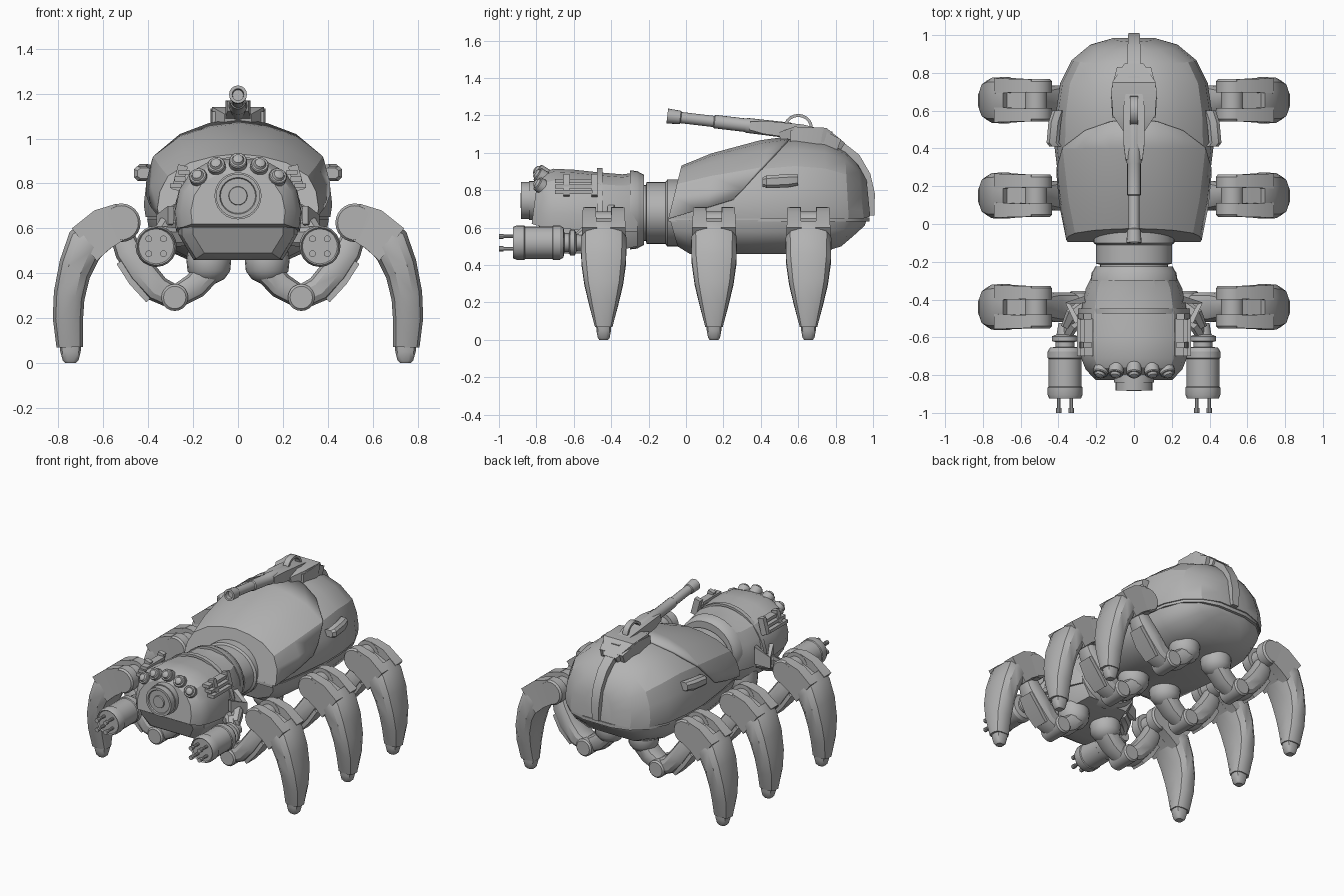
import bpy, bmesh, math
from mathutils import Vector as V

grey = bpy.data.materials.new("armour grey")
grey.diffuse_color = (0.45, 0.45, 0.45, 1)


def finish(name, bm, angle=30):
    bmesh.ops.recalc_face_normals(bm, faces=bm.faces)
    me = bpy.data.meshes.new(name)
    bm.to_mesh(me)
    bm.free()
    me.materials.append(grey)
    ob = bpy.data.objects.new(name, me)
    bpy.context.collection.objects.link(ob)
    bpy.ops.object.select_all(action='DESELECT')
    ob.select_set(True)
    bpy.context.view_layer.objects.active = ob
    bpy.ops.object.shade_smooth_by_angle(angle=math.radians(angle))
    return ob


def loft_mesh(rings):
    bm = bmesh.new()
    vs = [[bm.verts.new(p) for p in r] for r in rings]
    n = len(rings[0])
    for a, b in zip(vs, vs[1:]):
        for i in range(n):
            j = (i + 1) % n
            bm.faces.new((a[i], a[j], b[j], b[i]))
    bm.faces.new(vs[0])
    bm.faces.new(vs[-1])
    return bm


def loft(name, rings, angle=30):
    return finish(name, loft_mesh(rings), angle)


def section(c, u, v, n):
    """Ring around c; four sides give a box, more give a rounded block."""
    if n == 4:
        return [c + u * a + v * b for a, b in ((1, 1), (-1, 1), (-1, -1), (1, -1))]
    out = []
    for i in range(n):
        t = 2 * math.pi * (i + .5) / n
        f = lambda q: math.copysign(abs(q) ** .7, q)
        out.append(c + u * f(math.cos(t)) + v * f(math.sin(t)))
    return out


def tube(name, pts, us, vs, axis, n=4):
    """Sweep along a path lying square to the given axis."""
    pts, axis, rings = [V(p) for p in pts], V(axis), []
    for i, p in enumerate(pts):
        t = (pts[min(i + 1, len(pts) - 1)] - pts[max(i - 1, 0)]).normalized()
        rings.append(section(p, axis.cross(t) * us[i], axis * vs[i], n))
    return loft(name, rings)


def lathe(name, start, d, prof, n=20, sx=1, sz=1):
    """Turned part: prof holds (distance along d, radius)."""
    start, d = V(start), V(d).normalized()
    u = d.cross(V((0, 0, 1)) if abs(d.z) < .9 else V((1, 0, 0))).normalized()
    w = d.cross(u)
    return loft(name, [[start + d * s + u * (r * sx * math.cos(2 * math.pi * i / n))
                        + w * (r * sz * math.sin(2 * math.pi * i / n)) for i in range(n)]
                       for s, r in prof])


def hull(stations, half):
    """Rings across y; station = (y, half width, z base, z crown, lean)."""
    prof = half + [(-x, z) for x, z in reversed(half) if x > 0]
    return [[V((w * x, y + lean * z, zb + (zt - zb) * z)) for x, z in prof]
            for y, w, zb, zt, lean in stations]


# abdomen: upper shell, front armour cover, seam and belly
dome = [(.98, 0), (1, .14), (.97, .4), (.87, .65), (.6, .86), (.3, .96), (0, 1)]
shell = [(-.09, .345, .65, .92, .07), (.12, .385, .65, .985, .02), (.4, .42, .65, 1.055, 0),
         (.58, .415, .65, 1.08, 0), (.75, .39, .65, 1.06, -.01), (.87, .33, .65, 1.01, -.02),
         (.95, .235, .65, .94, -.03), (.985, .11, .66, .86, -.02)]
loft("abdomen_shell", hull(shell, dome), 22)
bm = loft_mesh(hull([(y - .004, w + .014, zb, zt + .012, l) for y, w, zb, zt, l in shell], dome))
for co, no in (((0, .25, .75), (0, .33, -.30)), ((0, .25, .75), (0, .09, -.30))):
    bmesh.ops.bisect_plane(bm, geom=bm.verts[:] + bm.edges[:] + bm.faces[:], plane_co=co,
                           plane_no=no, clear_outer=True)
cover = finish("front_armour_cover", bm, 22)
sol = cover.modifiers.new("thickness", 'SOLIDIFY')
sol.thickness, sol.offset = .018, -1
loft("abdomen_seam", hull([(y - .003, w * .96, .632, .655, 0) for y, w, *_ in shell],
                          [(1, 0), (1, 1), (0, 1)]))
belly = [(-.085, .33, .64, .50, .04), (.02, .36, .64, .46, 0), (.35, .405, .64, .46, 0),
         (.7, .38, .64, .46, 0), (.85, .325, .64, .50, -.02), (.93, .235, .64, .56, -.03),
         (.965, .11, .64, .61, -.01)]
loft("belly", hull(belly, [(1, 0), (.97, .35), (.85, .7), (.55, 1), (0, 1)]))

# waist with end collars
lathe("waist", (0, -.28, .678), (0, 1, 0),
      [(0, .2), (.05, .2), (.055, .18), (.065, .18), (.07, .2), (.17, .2), (.18, .215), (.24, .215)], 32, 1, .83)
lathe("head_collar", (0, -.3, .695), (0, 1, 0), [(0, .23), (.04, .225), (.055, .215), (.075, .205)], 32, 1, .92)

# head: skull, jaw
skull = [(-.26, .215, .58, .895, .0), (-.34, .255, .58, .885, 0), (-.46, .28, .58, .895, 0),
         (-.6, .285, .59, .91, 0), (-.71, .28, .60, .915, 0), (-.775, .255, .605, .895, .015),
         (-.825, .21, .62, .85, .03)]
loft("skull", hull(skull, [(.97, 0), (1, .25), (.93, .55), (.75, .8), (.45, .95), (0, 1)]), 25)
jaw = [(-.26, .2, .62, .5, 0), (-.4, .255, .62, .47, 0), (-.62, .265, .62, .46, 0),
       (-.74, .25, .615, .465, .03), (-.8, .2, .605, .49, .05)]
loft("jaw", hull(jaw, [(1, 0), (1, .3), (.75, 1), (0, 1)]))
tube("brow_band", [(.287 * math.cos(a), -.462, .62 + .292 * math.sin(a)) for a in
                   [math.pi * i / 16 for i in range(17)]], [.008] * 17, [.015] * 17, (0, 1, 0))

# nose sensor and five eyes
lathe("nose_sensor", (0, -.79, .745), (0, -1, 0),
      [(0, .105), (.05, .105), (.05, .098), (.092, .098), (.092, .082), (.084, .078),
       (.084, .042), (.094, .04)], 24)
for x, z in ((-.185, .825), (-.1, .875), (0, .893), (.1, .875), (.185, .825)):
    lathe("eye", (x * .9, -.745, z - .02), (x * 1.2, -.8, .5),
          [(0, .04), (.055, .04), (.06, .036), (.06, .028), (.072, .022), (.078, .008)], 16)

# top cannon: mount, cradle, barrel, hoop and spine
def gun(y, z=0):
    return (0, y, 1.197 - .118 * (y + .1) + z)


tube("cannon_mount", [(0, .5, 1.09), (0, .58, 1.105), (0, .74, 1.095), (0, .84, 1.035)],
     [.02, .035, .04, .02], [.06, .115, .115, .05], (1, 0, 0))
tube("cannon_cradle", [gun(.34), gun(.42), gun(.62), gun(.78)], [.022, .035, .04, .02],
     [.045, .055, .055, .03], (1, 0, 0))
lathe("cannon_barrel", gun(-.1), (0, 1, -.118),
      [(.03, .024), (0, .026), (0, .04), (.07, .036), (.075, .03), (.25, .03), (.255, .036),
       (.42, .036), (.43, .04), (.66, .042), (.7, .03)], 16)
arc = [math.pi * i / 10 for i in range(11)]
tube("cannon_hoop", [(0, .6 + .07 * math.cos(a), 1.135 + .065 * math.sin(a)) for a in arc],
     [.008] * 11, [.02] * 11, (1, 0, 0))
tube("spine_strip", [(0, .7, 1.09), (0, .82, 1.045), (0, .91, .975), (0, .965, .88), (0, .988, .78),
                     (0, .985, .665)], [.022] * 6, [.032, .036, .034, .032, .03, .024], (1, 0, 0))

KNEE = (.52, .625)
for s in (1, -1):
    # cannon mount cheeks
    tube("mount_cheek", [(s * .095, .56, 1.09), (s * .1, .7, 1.09), (s * .07, .82, 1.045)],
         [.03, .045, .03], [.02, .022, .02], (1, 0, 0))
    # abdomen side pods
    loft("side_pod", [section(V((s * x, y, z)), V((.035, 0, 0)), V((0, 0, h)), 8)
                      for x, y, z, h in ((.415, .41, .845, .025), (.43, .43, .845, .035),
                                         (.42, .54, .85, .038), (.4, .6, .855, .03))])
    # cheek vents: three bars and a clamp
    for k in range(3):
        tube("vent_bar", [(s * (.277 - .018 * k), -.7, .79 + .03 * k), (s * (.277 - .018 * k), -.5, .79 + .03 * k)],
             [.011] * 2, [.025] * 2, (1, 0, 0))
    for y in (-.64, -.49):
        tube("vent_clamp", [(s * .275, y, .77), (s * .245, y, .88)], [.022] * 2, [.016] * 2, (0, 1, 0))
    # head guns: body, barrels and brackets
    lathe("gun_body", (s * .365, -.925, .52), (0, 1, 0),
          [(.01, .078), (0, .084), (.02, .092), (.06, .092), (.065, .087), (.21, .087), (.215, .092),
           (.25, .092), (.27, .08), (.275, .05), (.3, .05), (.305, .07), (.33, .07), (.34, .045), (.4, .035)], 20)
    for dx in (-.033, .033):
        for dz in (-.033, .033):
            lathe("gun_barrel", (s * .365 + dx, -1, .52 + dz), (0, 1, 0),
                  [(0, .009), (0, .015), (.025, .015), (.025, .01), (.09, .01)], 10)
    for y, z in ((-.56, .56), (-.5, .6)):
        tube("gun_bracket", [(s * .25, y + .08, z), (s * .33, y + .02, z), (s * .365, y - .05, z - .05)],
             [.035, .04, .03], [.04, .05, .04], (0, 0, 1), 8)
    tube("bracket_fin", [(s * .26, -.4, .66), (s * .35, -.42, .62), (s * .3, -.52, .66)],
         [.02, .015, .015], [.06, .04, .04], (0, 0, 1))

    # legs
    for y in (-.44, .15, .655):
        def P(x, z, dy=0):
            return V((s * x, y + dy, z))

        def limb(name, st, n=12, dy=0, angle=35):
            """Station = inner x, z, outer x, z, half width."""
            loft(name, [section((P(a, b, dy) + P(c, d, dy)) / 2, (P(c, d) - P(a, b)) / 2,
                                V((0, w, 0)), n) for a, b, c, d, w in st], angle)

        lathe("hip", (s * .13, y, .52), (0, 0, -1),
              [(0, .09), (.06, .1), (.11, .095), (.145, .07), (.165, .03)], 20)
        tube("thigh", [P(.12, .42), P(.19, .345), P(.28, .292)], [.06, .06, .052], [.075, .07, .06], (0, 1, 0), 12)
        lathe("elbow", P(.282, .292, -.085), (0, 1, 0),
              [(0, .05), (.01, .06), (.16, .06), (.17, .05)], 20)
        tube("shin", [P(.282, .292), P(.36, .33), P(.43, .41), P(.49, .5), P(.53, .6)],
             [.055, .062, .065, .062, .05], [.072, .08, .08, .065, .042], (0, 1, 0), 12)
        tube("shin_plate", [P(.37, .305), P(.44, .385), P(.5, .47)], [.052, .055, .05],
             [.05, .06, .05], (0, 1, 0))
        # knee: forked cheeks with a recessed middle
        for q in (-1, 1):
            lathe("knee_cheek", P(*KNEE, q * .04), (0, q, 0), [(0, .086), (.06, .086), (.072, .076)], 24)
            limb("knee_fork", [(.49, .56, .545, .709, .034), (.57, .51, .64, .68, .036),
                               (.63, .455, .74, .6, .04)], 4, q * .077)
        lathe("knee_pin", P(*KNEE, -.05), (0, 1, 0), [(0, .06), (.1, .06)], 20)
        limb("knee_middle", [(.53, .54, .57, .65, .045), (.58, .5, .66, .61, .045),
                             (.63, .455, .74, .57, .045)], 4)
        # lower leg and foot
        limb("lower_leg", [(.595, .49, .695, .635, .113), (.62, .455, .752, .585, .125),
                           (.66, .375, .795, .46, .122), (.683, .28, .822, .32, .106),
                           (.69, .18, .827, .2, .08), (.69, .072, .81, .068, .048)], 12)
        limb("foot", [(.695, .09, .797, .09, .042), (.7, .05, .793, .05, .04),
                      (.71, .012, .782, .012, .033), (.722, 0, .77, 0, .024)], 12)
